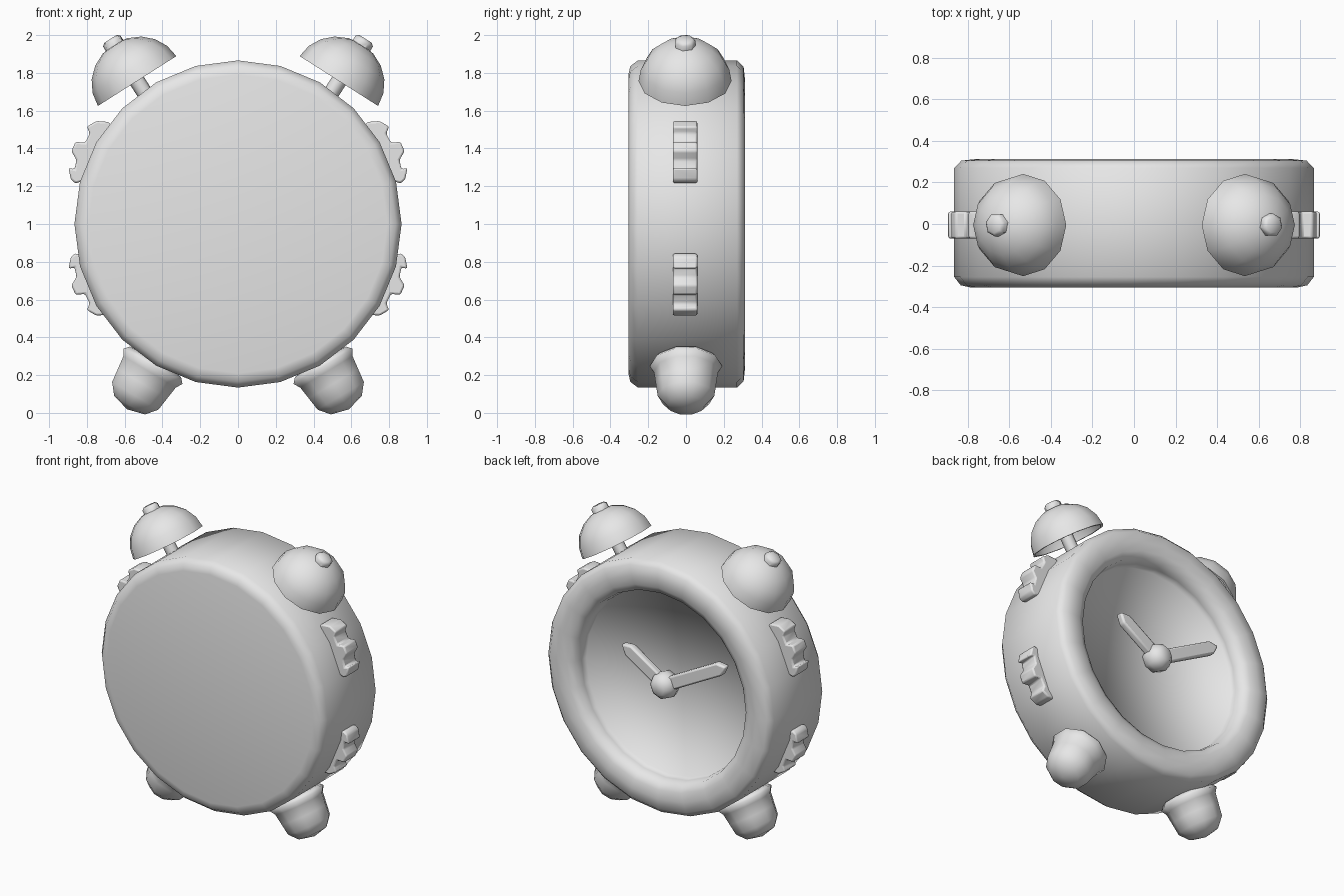
import bpy, bmesh
from math import sin, cos, pi, radians
from mathutils import Vector

cube = bpy.data.objects.get("Cube")
if cube:
    bpy.data.objects.remove(cube, do_unlink=True)

grey = bpy.data.materials.new("light_grey")
grey.use_nodes = True
grey.diffuse_color = (0.8, 0.8, 0.8, 1)
grey.node_tree.nodes["Principled BSDF"].inputs["Base Color"].default_value = (0.8, 0.8, 0.8, 1)


def finish(name, bm, angle):
    """Turn a bmesh into a shaded object."""
    bmesh.ops.remove_doubles(bm, verts=bm.verts, dist=1e-5)
    bmesh.ops.recalc_face_normals(bm, faces=bm.faces)
    mesh = bpy.data.meshes.new(name)
    bm.to_mesh(mesh)
    bm.free()
    mesh.materials.append(grey)
    mesh.shade_smooth()
    mesh.set_sharp_from_angle(angle=radians(angle))
    obj = bpy.data.objects.new(name, mesh)
    bpy.context.collection.objects.link(obj)
    return obj


def lathe(name, profile, sides, origin, axis, angle=50):
    """Revolve (radius, distance) points around an axis."""
    bm = bmesh.new()
    verts = [bm.verts.new((r, 0, t)) for r, t in profile]
    edges = [bm.edges.new(pair) for pair in zip(verts, verts[1:])]
    bmesh.ops.spin(bm, geom=verts + edges, cent=(0, 0, 0), axis=(0, 0, 1),
                   angle=2 * pi, steps=sides, use_merge=True)
    obj = finish(name, bm, angle)
    obj.location = origin
    obj.rotation_euler = Vector(axis).to_track_quat('Z', 'Y').to_euler()
    return obj


def prism(name, outline, y0, y1, angle, bevel):
    """Extrude an (x, z) outline along y and soften its edges."""
    bm = bmesh.new()
    face = bm.faces.new([bm.verts.new((x, y0, z)) for x, z in outline])
    ext = bmesh.ops.extrude_face_region(bm, geom=[face])
    moved = [v for v in ext["geom"] if isinstance(v, bmesh.types.BMVert)]
    bmesh.ops.translate(bm, verts=moved, vec=(0, y1 - y0, 0))
    obj = finish(name, bm, angle)
    mod = obj.modifiers.new("soft_edges", 'BEVEL')
    mod.width = bevel
    mod.segments = 2
    return obj


def arc(radius, start, end, steps):
    """Arc points as (radius, height)."""
    angles = [start + (end - start) * i / steps for i in range(steps + 1)]
    return [(radius * cos(a), radius * sin(a)) for a in angles]


CENTRE = Vector((0, 0, 1))

# Drum with closed front, rounded rim and a flat sunken dial at the back
drum = [(0, -0.305), (0.79, -0.305), (0.835, -0.295), (0.866, -0.255),
        (0.866, 0.27), (0.832, 0.305), (0.76, 0.313), (0.70, 0.305),
        (0.655, 0.28), (0.643, 0.225), (0.638, 0.178), (0, 0.178)]
lathe("clock_body", drum, 24, CENTRE, (0, 1, 0), 110)

# Hub and hands
hub = [(0, -0.09)] + arc(0.095, -pi / 2, pi / 2, 6)[1:-1] + [(0, 0.082)]
lathe("hand_hub", hub, 8, CENTRE + Vector((0, 0.228, 0)), (0, 1, 0))


def hand(name, tip, half):
    """Flat pointed bar from the hub to its tip."""
    tip = Vector(tip)
    along = tip.normalized()
    side = Vector((-along.y, along.x)) * half
    neck = tip - along * 0.06
    outline = [-side, neck - side, tip, neck + side, side]
    prism(name, [(p.x, p.y + 1) for p in outline], 0.205, 0.255, 40, 0.012)


hand("hour_hand", (0.32, 0.205), 0.044)
hand("minute_hand", (-0.48, 0.255), 0.044)

# Jagged winding key, upper outline
key = [(0.65, 1.50), (0.685, 1.54), (0.75, 1.545), (0.80, 1.515), (0.785, 1.48),
       (0.81, 1.43), (0.86, 1.435), (0.882, 1.385), (0.855, 1.34), (0.865, 1.29),
       (0.897, 1.297), (0.885, 1.235), (0.86, 1.215), (0.78, 1.24)]

# Foot with flared collar
foot = [(0, 0.845), (0.165, 0.85), (0.192, 0.878), (0.17, 0.912), (0.16, 0.985),
        (0.15, 1.06), (0.1, 1.118), (0, 1.143)]

# Hollow bell cup, its top knob and its stem
dome = arc(0.246, 0, pi / 2, 5)[:-1]
inner = arc(0.23, 0, pi / 2, 5)[:-1]
cup = [(0, 0.23)] + [(r, t * 0.94) for r, t in reversed(dome)]
cup += [(r, t * 0.92) for r, t in inner] + [(0, 0.212)]
knob = [(0, 0.2), (0.056, 0.2), (0.056, 0.25), (0.04, 0.264), (0, 0.264)]
stem = [(0, -0.16), (0.042, -0.16), (0.042, 0.215), (0, 0.215)]

for side, sx in (("left", 1), ("right", -1)):
    rim = Vector((sx * 0.534, -0.005, 1.757))
    up = (sx * 0.536, 0, 0.844)
    lathe(side + "_bell", cup, 12, rim, up)
    lathe(side + "_bell_knob", knob, 7, rim, up)
    lathe(side + "_bell_stem", stem, 8, rim, up)
    lathe(side + "_foot", foot, 10, CENTRE, (sx * 0.513, 0, -0.858), 80)
    prism(side + "_upper_key", [(sx * x, z) for x, z in key], -0.07, 0.06, 60, 0.01)
    prism(side + "_lower_key", [(sx * x, 2.06 - z) for x, z in key], -0.07, 0.06, 60, 0.01)
